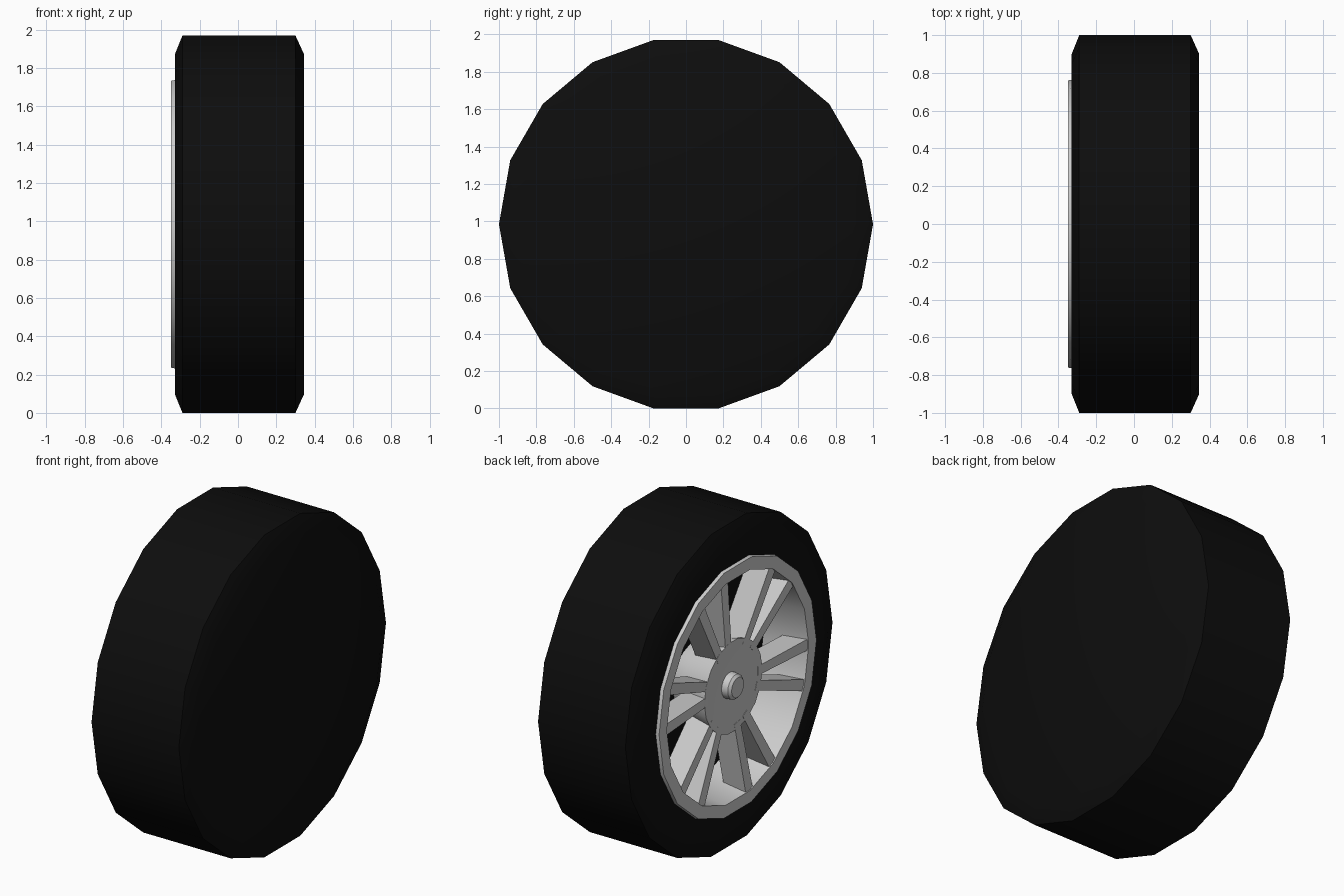
import bpy, math

if "Cube" in bpy.data.objects:
    bpy.data.objects.remove(bpy.data.objects["Cube"])

SIDES = 18
CZ = math.cos(math.radians(10))   # wheel rests on a flat facet


def add_mesh(name, verts, faces, mat=None, smooth=True):
    me = bpy.data.meshes.new(name)
    me.from_pydata(verts, [], faces)
    ob = bpy.data.objects.new(name, me)
    bpy.context.collection.objects.link(ob)
    bpy.ops.object.select_all(action='DESELECT')
    ob.select_set(True)
    bpy.context.view_layer.objects.active = ob
    # consistent outward normals
    bpy.ops.object.mode_set(mode='EDIT')
    bpy.ops.mesh.select_all(action='SELECT')
    bpy.ops.mesh.normals_make_consistent(inside=False)
    bpy.ops.object.mode_set(mode='OBJECT')
    if smooth:
        bpy.ops.object.shade_smooth_by_angle(angle=math.radians(25))
    if mat:
        me.materials.append(mat)
    return ob


def point(x, r, a):
    return (x, -r * math.cos(a), CZ + r * math.sin(a))


def lathe(name, profile, mat=None, closed=False, sides=SIDES):
    """Spin an (x, radius) profile round the axle; radius 0 makes a pole."""
    verts, rows, faces = [], [], []
    for x, r in profile:
        if r == 0:
            rows.append([len(verts)] * sides)
            verts.append((x, 0, CZ))
        else:
            rows.append(list(range(len(verts), len(verts) + sides)))
            verts += [point(x, r, 2 * math.pi * k / sides) for k in range(sides)]
    pairs = list(zip(rows, rows[1:]))
    if closed:
        pairs.append((rows[-1], rows[0]))
    for a, b in pairs:
        for k in range(sides):
            j = (k + 1) % sides
            faces.append(list(dict.fromkeys((a[k], a[j], b[j], b[k]))))
    return add_mesh(name, verts, faces, mat)


black = bpy.data.materials.new("rubber_black")
black.diffuse_color = (0.004, 0.004, 0.004, 1)
black.use_nodes = True
black.node_tree.nodes["Principled BSDF"].inputs["Base Color"].default_value = black.diffuse_color

# tyre: closed on the right, recessed pocket on the left
lathe("tyre", [(0.345, 0), (0.345, 0.90), (0.30, 1.0), (-0.29, 1.0),
               (-0.33, 0.90), (-0.33, 0.74), (-0.05, 0.70), (-0.05, 0)], black)

# rim ring with its inner barrel
lathe("rim", [(-0.325, 0.765), (-0.35, 0.76), (-0.35, 0.685),
              (-0.13, 0.66), (-0.06, 0.66), (-0.06, 0.70), (-0.325, 0.735)], closed=True)

# dished hub and its centre cap
lathe("hub", [(-0.285, 0), (-0.32, 0.28), (-0.14, 0.24), (-0.05, 0.20), (-0.05, 0)])
lathe("hub_cap", [(-0.35, 0), (-0.35, 0.06), (-0.335, 0.075), (-0.27, 0.08), (-0.27, 0)])

# six pairs of spokes, each pair 20 degrees apart
verts, faces = [], []
for pair in range(6):
    for off in (-20, 0):
        a = math.radians(60 * pair + off)
        b = len(verts)
        for r, half, front, back in ((0.24, 0.028, -0.317, -0.16),
                                     (0.70, 0.034, -0.345, -0.19)):
            for x, h in ((front, -half), (front, half), (back, half * 0.7), (back, -half * 0.7)):
                verts.append((x, -r * math.cos(a) + h * math.sin(a),
                              CZ + r * math.sin(a) + h * math.cos(a)))
        faces += [[b, b + 1, b + 2, b + 3], [b + 4, b + 7, b + 6, b + 5]]
        faces += [[b + i, b + 4 + i, b + 4 + (i + 1) % 4, b + (i + 1) % 4] for i in range(4)]
add_mesh("spokes", verts, faces, smooth=False)
